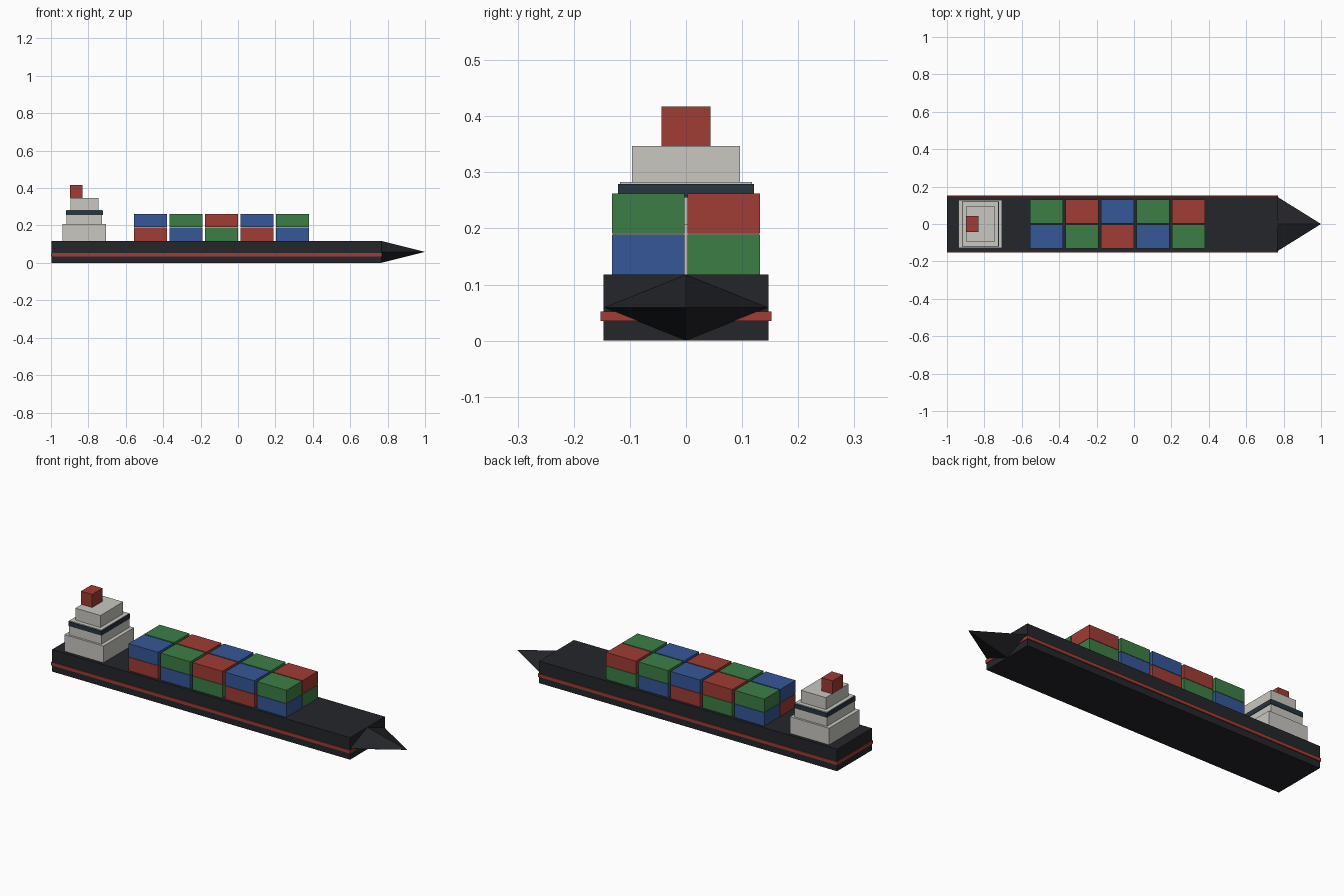
import bpy, bmesh

if "Cube" in bpy.data.objects:
    bpy.data.objects.remove(bpy.data.objects["Cube"])


def material(name, rgb):
    m = bpy.data.materials.new(name)
    m.diffuse_color = (*rgb, 1)
    m.use_nodes = True
    m.node_tree.nodes["Principled BSDF"].inputs["Base Color"].default_value = m.diffuse_color
    return m


BLACK = material("hull_black", (0.018, 0.019, 0.023))
RED = material("red", (0.35, 0.045, 0.035))
BLUE = material("blue", (0.035, 0.095, 0.31))
GREEN = material("green", (0.045, 0.21, 0.06))
CREAM = material("cream", (0.58, 0.57, 0.53))
GLASS = material("dark_glass", (0.02, 0.035, 0.05))


def finish(name, bm, mat):
    bmesh.ops.recalc_face_normals(bm, faces=bm.faces)
    mesh = bpy.data.meshes.new(name)
    bm.to_mesh(mesh)
    bm.free()
    mesh.materials.append(mat)
    ob = bpy.data.objects.new(name, mesh)
    bpy.context.collection.objects.link(ob)
    return ob


def box(name, x, y, z, mat):
    """Box from (min, max) ranges on each axis."""
    bm = bmesh.new()
    bmesh.ops.create_cube(bm, size=1)
    for v in bm.verts:
        v.co = [r[0] + (c + 0.5) * (r[1] - r[0]) for c, r in zip(v.co, (x, y, z))]
    return finish(name, bm, mat)


DECK = 0.118

# Hull and waterline stripe
box("hull", (-0.997, 0.766), (-0.147, 0.147), (0, DECK), BLACK)
box("waterline_stripe", (-1.0, 0.769), (-0.152, 0.152), (0.035, 0.052), RED)

# Bow: four-sided pyramid with a diamond base
bm = bmesh.new()
tip = bm.verts.new((1.0, 0, DECK / 2))
base = [bm.verts.new((0.764, y, z)) for y, z in
        ((0.147, DECK / 2), (0, DECK), (-0.147, DECK / 2), (0, 0))]
bm.faces.new(base)
for i in range(4):
    bm.faces.new((base[i], base[(i + 1) % 4], tip))
finish("bow", bm, BLACK)

# Deckhouse tiers, bridge window band and funnel
for name, x, hy, z, mat in (
        ("deckhouse_lower", (-0.937, -0.706), 0.129, (DECK, 0.207), CREAM),
        ("deckhouse_middle", (-0.916, -0.726), 0.118, (0.207, 0.283), CREAM),
        ("bridge_windows", (-0.919, -0.723), 0.121, (0.255, 0.279), GLASS),
        ("deckhouse_upper", (-0.895, -0.747), 0.096, (0.283, 0.347), CREAM),
        ("funnel", (-0.898, -0.832), 0.044, (0.347, 0.417), RED)):
    box(name, x, (-hy, hy), z, mat)

# Containers: five bays, two rows, two layers, cycling colours
colours = (RED, BLUE, GREEN)
for bay in range(5):
    for row in range(2):
        for layer in range(2):
            cx = -0.468 + 0.19 * bay
            cy = -0.0675 + 0.135 * row
            z0 = DECK + 0.073 * layer
            box(f"container_{bay}_{row}_{layer}", (cx - 0.0875, cx + 0.0875),
                (cy - 0.0645, cy + 0.0645), (z0, z0 + 0.071),
                colours[(bay + row + layer) % 3])
